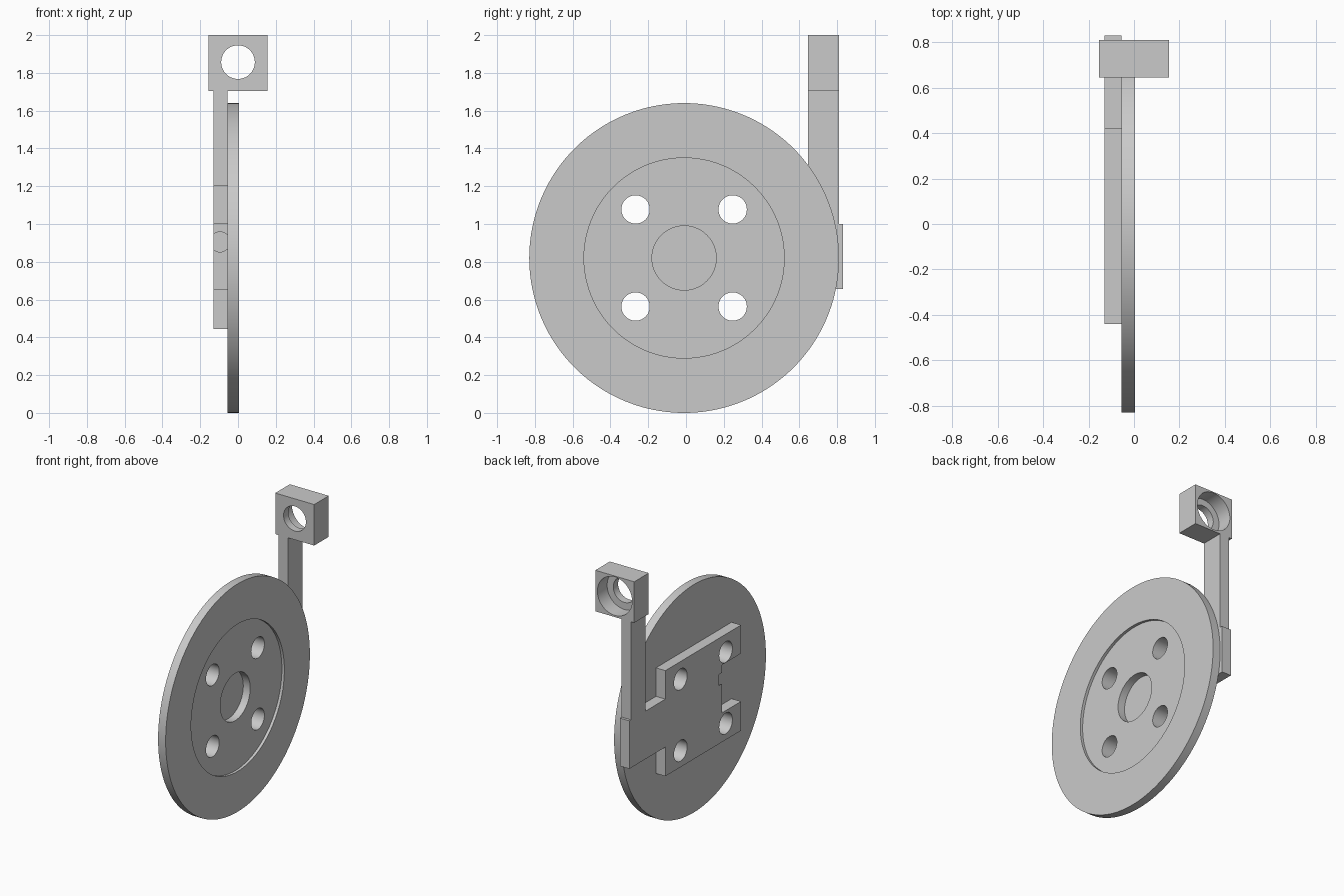
import bpy, bmesh, math
from mathutils import Matrix, Vector

if "Cube" in bpy.data.objects:
    bpy.data.objects.remove(bpy.data.objects["Cube"])

GREY = (0.59, 0.59, 0.59, 1)
metal = bpy.data.materials.new("light grey metal")
metal.use_nodes = True
metal.diffuse_color = GREY
metal.node_tree.nodes["Principled BSDF"].inputs["Base Color"].default_value = GREY


def make_object(name, bm):
    bmesh.ops.recalc_face_normals(bm, faces=bm.faces)
    mesh = bpy.data.meshes.new(name)
    bm.to_mesh(mesh)
    bm.free()
    mesh.materials.append(metal)
    obj = bpy.data.objects.new(name, mesh)
    bpy.context.collection.objects.link(obj)
    return obj


def cylinder(name, start, end, radius, segments=96):
    """Closed cylinder between two points."""
    a, b = Vector(start), Vector(end)
    axis = b - a
    turn = Vector((0, 0, 1)).rotation_difference(axis).to_matrix().to_4x4()
    bm = bmesh.new()
    bmesh.ops.create_cone(bm, cap_ends=True, segments=segments, radius1=radius,
                          radius2=radius, depth=axis.length,
                          matrix=Matrix.Translation((a + b) / 2) @ turn)
    return make_object(name, bm)


def extrude_profile(name, points, x0, x1):
    """Extrude a (y, z) outline along x."""
    bm = bmesh.new()
    face = bm.faces.new([bm.verts.new((x0, y, z)) for y, z in points])
    out = bmesh.ops.extrude_face_region(bm, geom=[face])
    moved = [g for g in out["geom"] if isinstance(g, bmesh.types.BMVert)]
    bmesh.ops.translate(bm, verts=moved, vec=(x1 - x0, 0, 0))
    return make_object(name, bm)


def cut(obj, cutters):
    """Subtract each cutter, bake the result and drop the cutters."""
    for cutter in cutters:
        cutter.hide_render = True
        mod = obj.modifiers.new("cut", 'BOOLEAN')
        mod.operation, mod.solver, mod.object = 'DIFFERENCE', 'EXACT', cutter
    bpy.context.view_layer.update()
    graph = bpy.context.evaluated_depsgraph_get()
    baked = bpy.data.meshes.new_from_object(obj.evaluated_get(graph))
    obj.modifiers.clear()
    obj.data = baked
    for cutter in cutters:
        bpy.data.objects.remove(cutter)


CY, CZ = -0.01, 0.82          # disc axis
BACK, FACE = -0.055, 0.005    # disc thickness along x
FLOOR = FACE - 0.02           # recess floor
PLATE = -0.13                 # outer side of the bracket


def along_x(name, x0, x1, radius, y=CY, z=CZ, segments=96):
    return cylinder(name, (x0, y, z), (x1, y, z), radius, segments)


def bolt_holes():
    return [along_x("bolt_cutter", -0.3, 0.2, 0.075, CY + sy * 0.257, CZ + sz * 0.257, 48)
            for sy in (-1, 1) for sz in (-1, 1)]


# Round disc with a shallow recess, centre bore and four bolt holes
disc = along_x("disc", BACK, FACE, 0.82, segments=160)
cut(disc, [along_x("recess_cutter", FLOOR, 0.1, 0.53),
           along_x("bore_cutter", -0.2, 0.1, 0.17)] + bolt_holes())

# Bracket: two flanges, a web between them and the upright arm
outline = [(-0.44, 0.445), (0.42, 0.445), (0.42, 0.655), (0.83, 0.655),
           (0.83, 1.0), (0.81, 1.0), (0.81, 1.705), (0.645, 1.705),
           (0.645, 1.0), (0.42, 1.0), (0.42, 1.205), (-0.44, 1.205),
           (-0.44, 1.0), (-0.225, 1.0), (-0.225, 0.655), (-0.44, 0.655)]
bracket = extrude_profile("bracket", outline, PLATE, BACK)
cut(bracket, bolt_holes() + [
    along_x("pocket_cutter", -0.07, 0.1, 0.17),
    cylinder("notch_cutter", (-0.095, -0.3, 0.905), (-0.095, -0.19, 0.905), 0.053, 32)])

# Square holder on top of the arm, bored through and counterbored at the back
holder = extrude_profile("holder_block", [(0.645, 1.705), (0.81, 1.705),
                                          (0.81, 2.0), (0.645, 2.0)], -0.155, 0.155)
cut(holder, [cylinder("hole_cutter", (0, 0.5, 1.857), (0, 0.9, 1.857), 0.089, 64),
             cylinder("counterbore_cutter", (0, 0.7, 1.855), (0, 0.9, 1.855), 0.138, 64)])

# Smooth round walls, keep edges sharp
bpy.ops.object.select_all(action='DESELECT')
for part in (disc, bracket, holder):
    part.select_set(True)
    bpy.context.view_layer.objects.active = part
bpy.ops.object.shade_smooth_by_angle(angle=math.radians(30))
